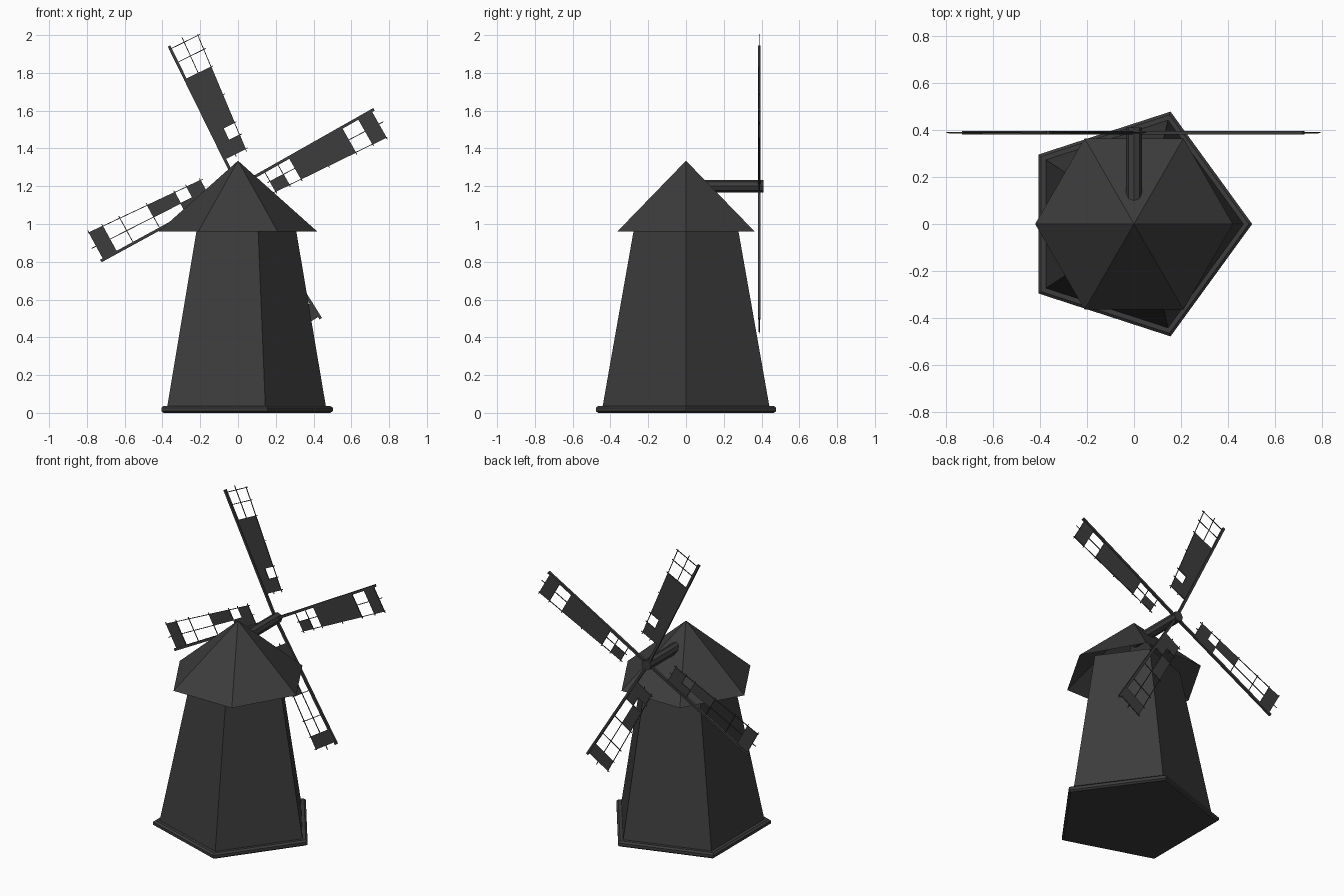
import bpy, bmesh, math
from mathutils import Vector

if "Cube" in bpy.data.objects:
    bpy.data.objects.remove(bpy.data.objects["Cube"])

dark = bpy.data.materials.new("dark_wood")
dark.diffuse_color = (0.045, 0.045, 0.045, 1)
dark.use_nodes = True
dark.node_tree.nodes["Principled BSDF"].inputs["Base Color"].default_value = dark.diffuse_color


def finish(name, bm):
    bmesh.ops.recalc_face_normals(bm, faces=bm.faces)
    me = bpy.data.meshes.new(name)
    bm.to_mesh(me)
    bm.free()
    me.materials.append(dark)
    ob = bpy.data.objects.new(name, me)
    bpy.context.collection.objects.link(ob)
    return ob


def loft(name, sides, rings, cap_bottom=True, cap_top=True):
    """Stack of polygon rings (radius, z, x offset); radius 0 makes an apex."""
    bm = bmesh.new()
    loops = []
    for r, z, ox in rings:
        n = sides if r else 1
        loops.append([bm.verts.new((ox + r * math.cos(math.tau * i / sides),
                                    r * math.sin(math.tau * i / sides), z)) for i in range(n)])
    for a, b in zip(loops, loops[1:]):
        for i in range(sides):
            j = (i + 1) % sides
            if len(b) == 1:
                bm.faces.new((a[i], a[j], b[0]))
            else:
                bm.faces.new((a[i], a[j], b[j], b[i]))
    if cap_bottom:
        bm.faces.new(loops[0])
    if cap_top and len(loops[-1]) > 1:
        bm.faces.new(loops[-1])
    return finish(name, bm)


# Five-sided tower on a bevelled plinth, with an open six-sided cap
loft("plinth", 5, [(0.488, 0, 0), (0.502, 0.009, 0), (0.502, 0.027, 0), (0.488, 0.037, 0)])
loft("tower", 5, [(0.465, 0.03, 0.001), (0.285, 1.0, 0.017)])
loft("roof", 6, [(0.42, 0.96, 0), (0, 1.335, 0)], cap_bottom=False)

# Axle pointing to the back
axle = loft("axle", 8, [(0.033, 0, 0), (0.033, 0.41, 0)])
axle.rotation_euler = (-math.pi / 2, 0, 0)
axle.location = (0, 0, 1.2)

# Sails: u runs along the arm, v runs clockwise across the lattice
SAIL_Y = 0.388
ROWS = [0.16, 0.24, 0.31, 0.47, 0.63, 0.73, 0.81]


def edge_v(u):
    return 0.122 + 0.04 * (u - 0.15) / 0.66


def sail(index, angle, missing):
    a = math.radians(angle)
    du = Vector((math.cos(a), 0, math.sin(a)))
    dv = Vector((math.sin(a), 0, -math.cos(a)))
    hub = Vector((0, SAIL_Y, 1.2))

    def at(u, v, y=0):
        return hub + du * u + dv * v + Vector((0, y, 0))

    def bar(bm, p, q, h):
        d = Vector((q[0] - p[0], q[1] - p[1]))
        n = Vector((-d.y, d.x)).normalized() * h
        ends = []
        for c in (p, q):
            ends.append([bm.verts.new(at(c[0] + n.x * s, c[1] + n.y * s, t * h))
                         for s, t in ((-1, -1), (1, -1), (1, 1), (-1, 1))])
        for i in range(4):
            j = (i + 1) % 4
            bm.faces.new((ends[0][i], ends[0][j], ends[1][j], ends[1][i]))
        bm.faces.new(ends[0])
        bm.faces.new(ends[1])

    # Arm
    bm = bmesh.new()
    bar(bm, (0, 0), (0.827, 0), 0.0075)
    finish(f"sail_arm_{index}", bm)

    # Thin lattice
    bm = bmesh.new()
    for u in ROWS:
        bar(bm, (u, -0.008), (u, edge_v(u) + 0.012), 0.002)
    for f, end in ((0.5, 0.838), (1, 0.816)):
        bar(bm, (0.145, edge_v(0.145) * f), (end, edge_v(end) * f), 0.002)
    finish(f"sail_lattice_{index}", bm)

    # Boards filling the lattice, with some cells lost
    bm = bmesh.new()
    for r, (u0, u1) in enumerate(zip(ROWS, ROWS[1:])):
        for c in (0, 1):
            if (r, c) in missing:
                continue
            quad = [(u0, c), (u1, c), (u1, c + 1), (u0, c + 1)]
            layers = [[bm.verts.new(at(u, edge_v(u) * k / 2, y)) for u, k in quad]
                      for y in (-0.0035, 0.0035)]
            for i in range(4):
                j = (i + 1) % 4
                bm.faces.new((layers[0][i], layers[0][j], layers[1][j], layers[1][i]))
            bm.faces.new(layers[0])
            bm.faces.new(layers[1])
    finish(f"sail_boards_{index}", bm)


torn = {(1, 1), (2, 0), (3, 0), (3, 1), (4, 0), (4, 1)}
sail(1, 116.2, {(1, 1), (4, 0), (4, 1), (5, 0), (5, 1)})
sail(2, 29.5, {(1, 0), (1, 1), (0, 0), (4, 0), (4, 1)})
sail(3, 208.6, torn)
sail(4, 302, torn)
